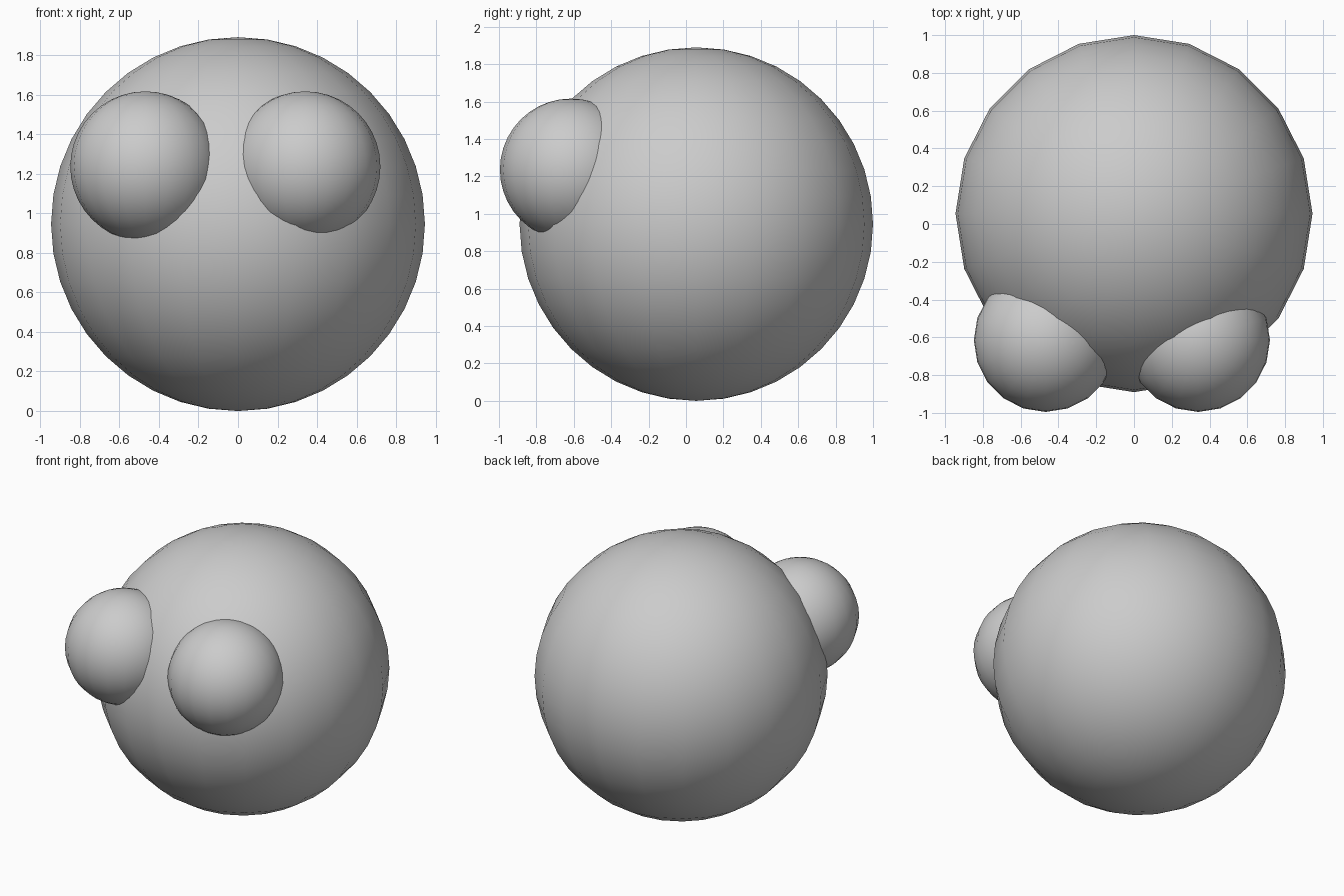
import bpy

if "Cube" in bpy.data.objects:
    bpy.data.objects.remove(bpy.data.objects["Cube"])


def ball(name, radius, location):
    """Smooth ball with 20 segments and 20 rings."""
    bpy.ops.mesh.primitive_uv_sphere_add(
        segments=20, ring_count=20, radius=radius, location=location)
    obj = bpy.context.object
    obj.name = name
    bpy.ops.object.shade_smooth()
    return obj


# Large round body standing on the ground
ball("body", 0.945, (0, 0.055, 0.945))

# Two bulging eyes, set slightly off centre
for side, x in (("left", -0.468), ("right", 0.34)):
    ball(side + "_eye", 0.38, (x, -0.615, 1.236))
